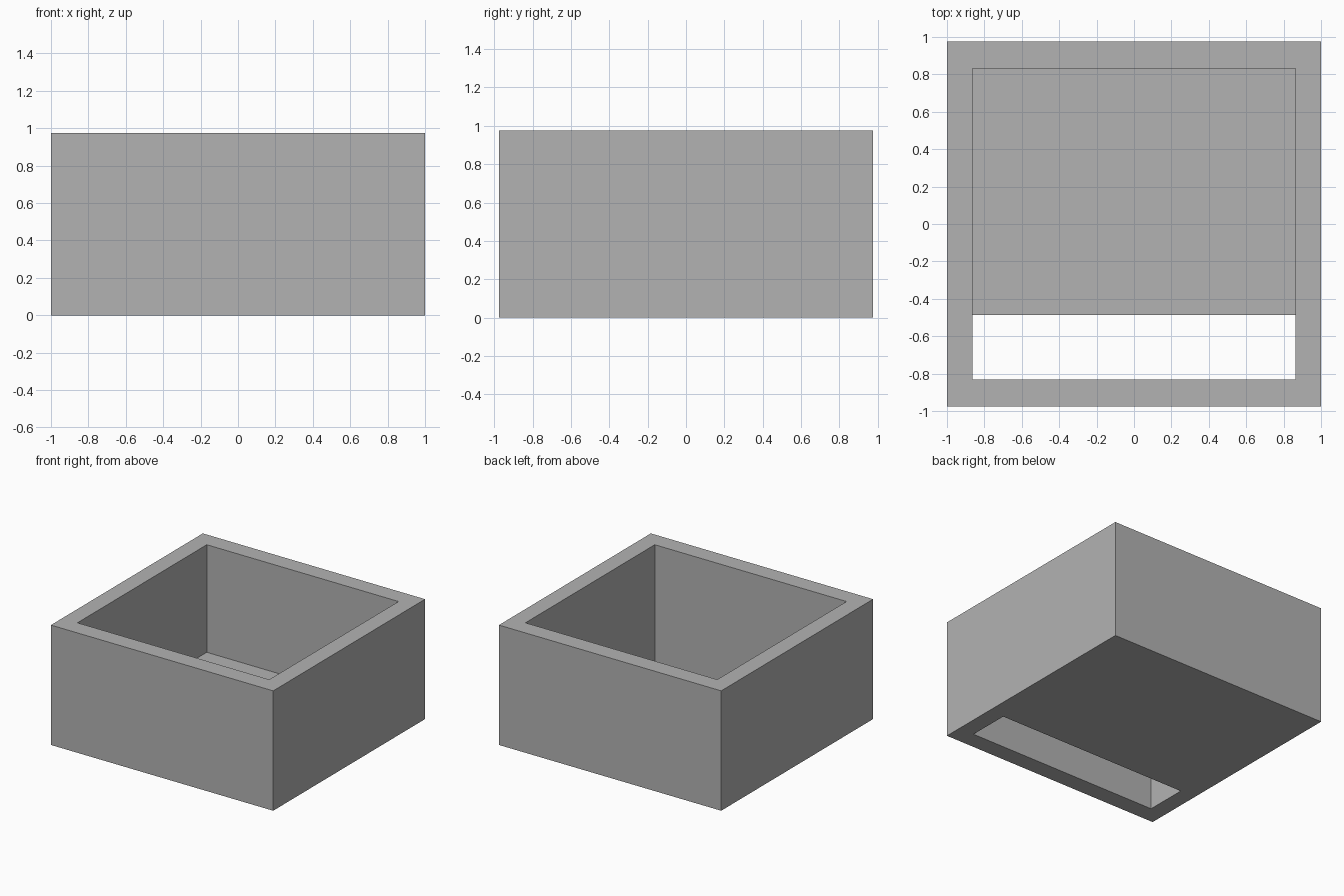
import bpy

cube = bpy.data.objects.get("Cube")
if cube:
    bpy.data.objects.remove(cube, do_unlink=True)

WIDTH, DEPTH, HEIGHT = 2.0, 1.952, 0.975
INNER_X, INNER_Y = 0.863, 0.831
FLOOR_TOP, SLOT_BACK = 0.1, -0.487

grey = bpy.data.materials.new("plain grey")
grey.use_nodes = True
colour = (0.45, 0.45, 0.45, 1)
grey.diffuse_color = colour
grey.node_tree.nodes["Principled BSDF"].inputs["Base Color"].default_value = colour


def box(name, low, high):
    """Axis-aligned box between two opposite corners."""
    bpy.ops.mesh.primitive_cube_add(size=1)
    obj = bpy.context.object
    obj.name = name
    obj.location = [(a + b) / 2 for a, b in zip(low, high)]
    obj.scale = [b - a for a, b in zip(low, high)]
    bpy.ops.object.transform_apply(location=True, rotation=False, scale=True)
    obj.data.materials.append(grey)
    return obj


def cut(target, cutter):
    """Subtract a cutter from the target, then discard it."""
    cutter.hide_render = True
    mod = target.modifiers.new("cut", 'BOOLEAN')
    mod.operation = 'DIFFERENCE'
    mod.solver = 'EXACT'
    mod.object = cutter
    bpy.context.view_layer.objects.active = target
    bpy.ops.object.modifier_apply(modifier=mod.name)
    bpy.data.objects.remove(cutter, do_unlink=True)


# Outer block
tray = box("open_box", (-WIDTH / 2, -DEPTH / 2, 0), (WIDTH / 2, DEPTH / 2, HEIGHT))

# Main cavity, open at the top, leaving a floor
cut(tray, box("cavity_cutter", (-INNER_X, -INNER_Y, FLOOR_TOP),
              (INNER_X, INNER_Y, HEIGHT + 0.5)))

# Slot through the floor along the front wall
cut(tray, box("slot_cutter", (-INNER_X, -INNER_Y, -0.5),
              (INNER_X, SLOT_BACK, HEIGHT / 2)))
